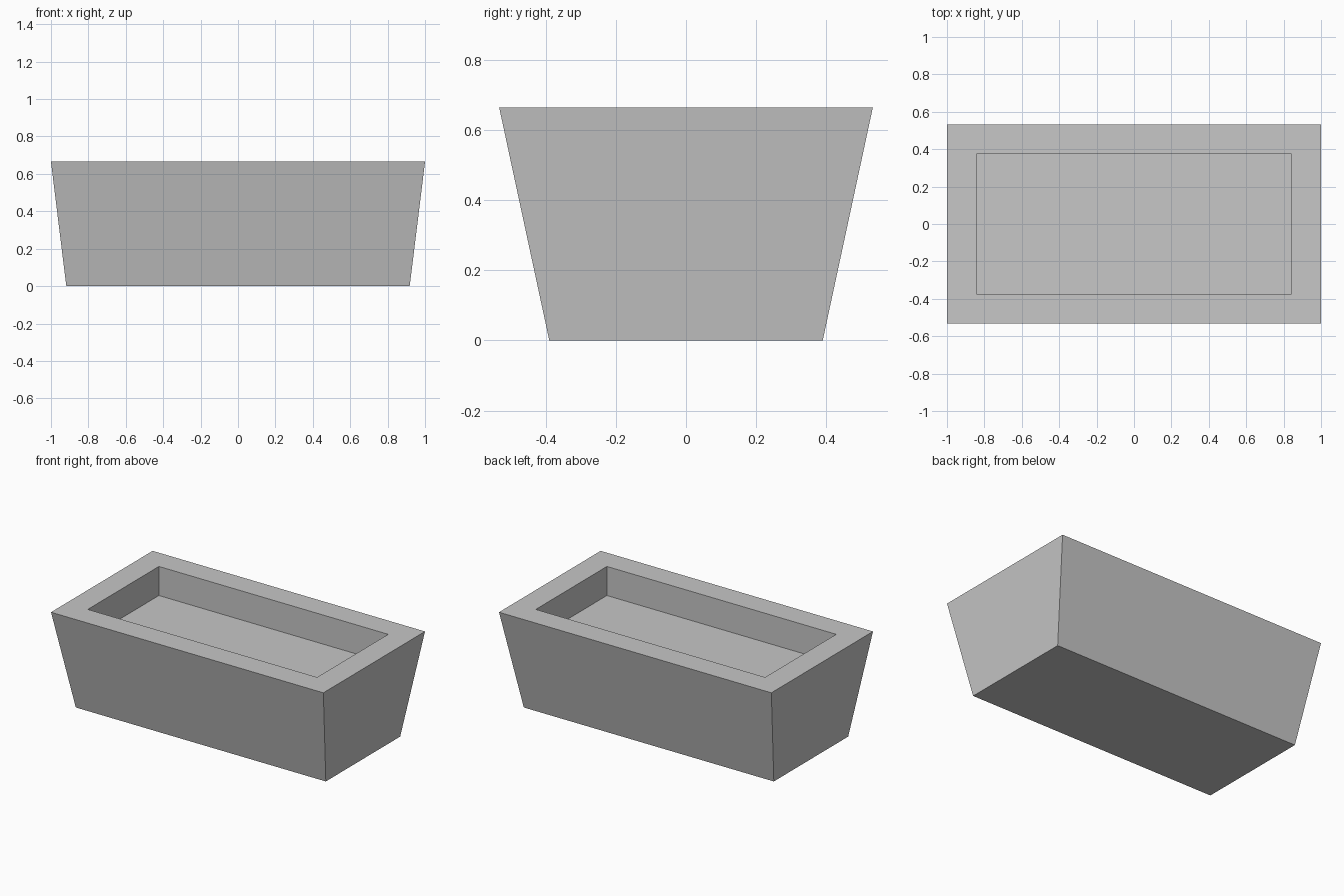
import bpy
import bmesh

cube = bpy.data.objects.get("Cube")
if cube:
    bpy.data.objects.remove(cube, do_unlink=True)

HEIGHT = 0.665
TOP = (1.0, 0.533)      # half sizes of the rim
BASE = (0.918, 0.39)    # half sizes of the foot
RIM = 0.158             # rim width
DEPTH = 0.193           # recess depth

# Plain grey stone
stone = bpy.data.materials.new("grey_stone")
stone.use_nodes = True
color = (0.57, 0.57, 0.57, 1)
stone.diffuse_color = color
stone.node_tree.nodes["Principled BSDF"].inputs["Base Color"].default_value = color

bm = bmesh.new()


def ring(half, z):
    """Rectangle of four vertices at height z."""
    signs = ((-1, -1), (1, -1), (1, 1), (-1, 1))
    return [bm.verts.new((sx * half[0], sy * half[1], z)) for sx, sy in signs]


# Tapered body, flat rim, and straight-walled recess
inner = (TOP[0] - RIM, TOP[1] - RIM - 0.002)
rings = [ring(BASE, 0), ring(TOP, HEIGHT),
         ring(inner, HEIGHT), ring(inner, HEIGHT - DEPTH)]
for low, high in zip(rings, rings[1:]):
    for i in range(4):
        j = (i + 1) % 4
        bm.faces.new((low[i], low[j], high[j], high[i]))

# Underside and recess floor
bm.faces.new(rings[0][::-1])
bm.faces.new(rings[-1])
bmesh.ops.recalc_face_normals(bm, faces=bm.faces)

mesh = bpy.data.meshes.new("planter_trough")
bm.to_mesh(mesh)
bm.free()
mesh.materials.append(stone)
planter = bpy.data.objects.new("planter_trough", mesh)
bpy.context.collection.objects.link(planter)
